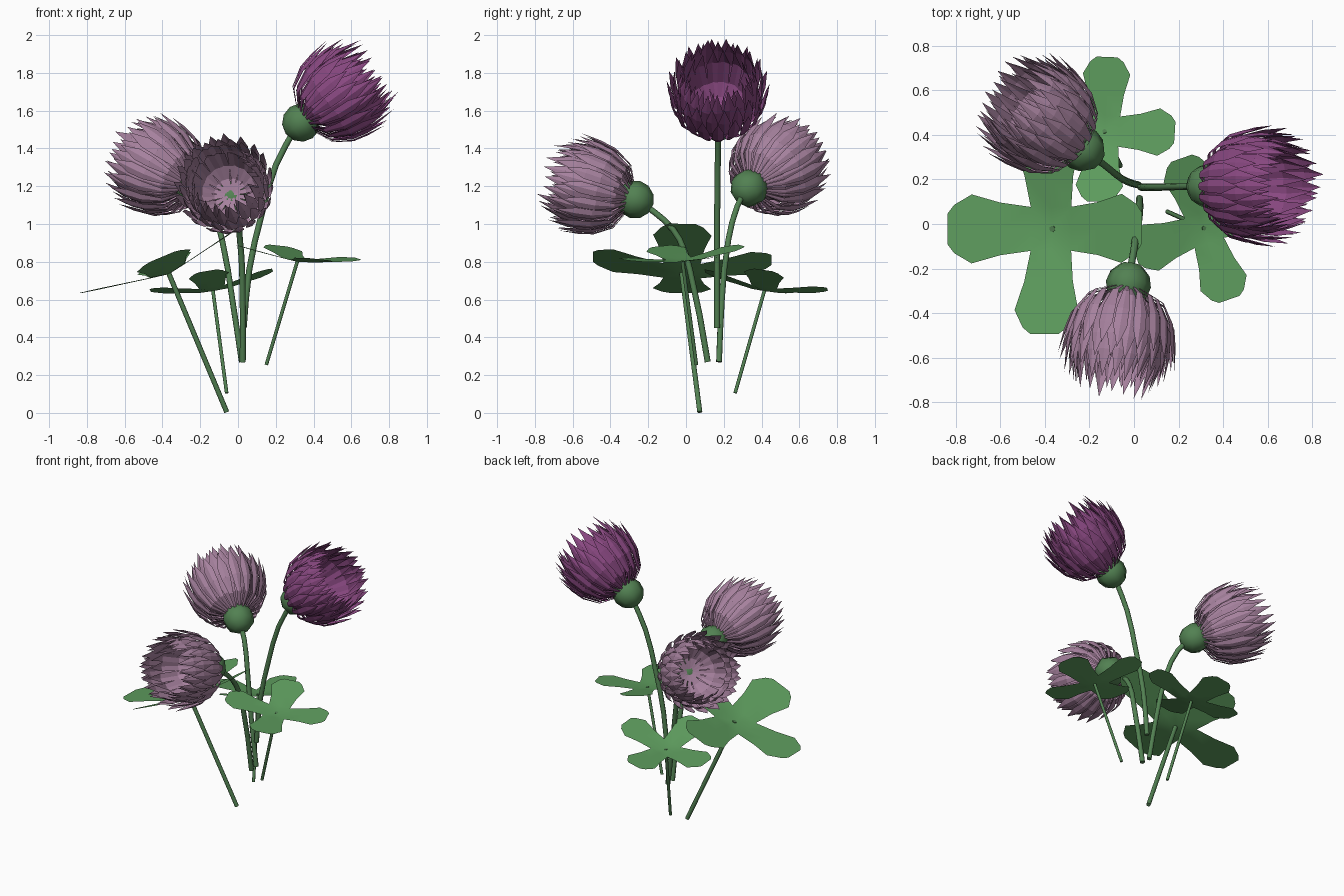
import bpy, bmesh, math, random
from mathutils import Vector, Matrix

if "Cube" in bpy.data.objects:
    bpy.data.objects.remove(bpy.data.objects["Cube"])

random.seed(4)


def material(name, rgb):
    m = bpy.data.materials.new(name)
    m.diffuse_color = (*rgb, 1)
    m.use_nodes = True
    m.node_tree.nodes["Principled BSDF"].inputs["Base Color"].default_value = m.diffuse_color
    return m


STEM = material("stem_green", (0.085, 0.22, 0.085))
LEAF = material("leaf_green", (0.11, 0.33, 0.11))
PURPLE = material("deep_purple", (0.25, 0.065, 0.22))
MAUVE = material("pale_mauve", (0.38, 0.22, 0.34))


def mesh_object(name, bm, mat, smooth=False):
    me = bpy.data.meshes.new(name)
    bm.to_mesh(me)
    bm.free()
    for p in me.polygons:
        p.use_smooth = smooth
    me.materials.append(mat)
    ob = bpy.data.objects.new(name, me)
    bpy.context.collection.objects.link(ob)
    return ob


def stem(name, points, radius):
    cu = bpy.data.curves.new(name, 'CURVE')
    cu.dimensions = '3D'
    cu.bevel_depth = radius
    cu.bevel_resolution = 2
    cu.resolution_u = 2
    cu.use_fill_caps = True
    sp = cu.splines.new('BEZIER')
    sp.bezier_points.add(len(points) - 1)
    for bp, co in zip(sp.bezier_points, points):
        bp.co = co
        bp.handle_left_type = bp.handle_right_type = 'AUTO'
    cu.materials.append(STEM)
    bpy.context.collection.objects.link(bpy.data.objects.new(name, cu))


# petal rings: (height along the flower axis, radius from it), base to tip
RINGS = [
    [(0.03, 0.085), (0.08, 0.185), (0.18, 0.245), (0.27, 0.265), (0.38, 0.278)],
    [(0.04, 0.08), (0.10, 0.175), (0.22, 0.235), (0.33, 0.245), (0.45, 0.238)],
    [(0.05, 0.07), (0.11, 0.16), (0.25, 0.215), (0.38, 0.212), (0.51, 0.18)],
    [(0.10, 0.02), (0.115, 0.09), (0.17, 0.15), (0.30, 0.19), (0.47, 0.15)],
]
HALF_WIDTH = [0.007, 0.015, 0.031, 0.033, 0.0]
PETALS = [20, 20, 20, 16]


def flower(name, centre, heading, elevation, scale, mat):
    h, e = math.radians(heading), math.radians(elevation)
    axis = Vector((math.cos(h) * math.cos(e), math.sin(h) * math.cos(e), math.sin(e)))
    place = Matrix.Translation(centre) @ axis.to_track_quat('Z', 'Y').to_matrix().to_4x4()
    # green bulb
    bm = bmesh.new()
    bmesh.ops.create_uvsphere(bm, u_segments=8, v_segments=6, radius=0.102)
    mesh_object(name + "_bulb", bm, STEM, True).matrix_world = place
    # creased, pointed petals in nested rings
    bm = bmesh.new()
    for k, (ring, count) in enumerate(zip(RINGS, PETALS)):
        for i in range(count):
            a = 2 * math.pi * (i + 0.5 * (k % 2)) / count + random.uniform(-0.03, 0.03)
            out = Vector((math.cos(a), math.sin(a), 0))
            side = Vector((-math.sin(a), math.cos(a), 0))
            stretch = random.uniform(0.94, 1.03)
            rows = []
            for (z, r), w in zip(ring, HALF_WIDTH):
                mid = out * r + Vector((0, 0, z * stretch))
                if w == 0:
                    rows.append([bm.verts.new(mid)])
                else:
                    fold = out * w * 0.2
                    rows.append([bm.verts.new(mid - side * w - fold),
                                 bm.verts.new(mid + fold * 0.5),
                                 bm.verts.new(mid + side * w - fold)])
            for lo, hi in zip(rows, rows[1:]):
                for j in range(2):
                    top = [hi[0]] if len(hi) == 1 else [hi[j + 1], hi[j]]
                    bm.faces.new([lo[j], lo[j + 1]] + top)
    bm.transform(Matrix.Scale(scale, 4))
    mesh_object(name + "_petals", bm, mat).matrix_world = place


# leaflet outline: distance from the hub, half width
OUTLINE = [(0.1, 0.1), (0.24, 0.12), (0.37, 0.157), (0.45, 0.11), (0.48, 0.07)]


def leaf(name, centre, turn, scale, slope_x, slope_y, cup):
    bm = bmesh.new()
    for k in range(4):
        a = math.radians(turn + 90 * k)
        d = Vector((math.cos(a), math.sin(a), 0))
        s = Vector((-d.y, d.x, 0))
        prev = [bm.verts.new((0, 0, 0))]
        for r, w in OUTLINE:
            lift = Vector((0, 0, cup * r))
            row = [bm.verts.new(d * r + s * w * t + lift) for t in (-1, 0, 1)]
            for j in range(2):
                base = prev if len(prev) == 1 else [prev[j], prev[j + 1]]
                bm.faces.new(base[:1] + [row[j], row[j + 1]] + base[1:])
            prev = row
    bmesh.ops.remove_doubles(bm, verts=bm.verts, dist=0.001)
    bmesh.ops.recalc_face_normals(bm, faces=bm.faces)
    normal = Vector((-slope_x, -slope_y, 1)).normalized()
    tilt = Vector((0, 0, 1)).rotation_difference(normal).to_matrix().to_4x4()
    bm.transform(Matrix.Translation(centre) @ tilt @ Matrix.Scale(scale, 4))
    mesh_object(name, bm, LEAF, True)


# flower heads
flower("tall_flower", (0.335, 0.17, 1.537), 0, 36, 0.98, PURPLE)
flower("back_flower", (-0.23, 0.335, 1.19), 143, 24, 0.97, MAUVE)
flower("front_flower", (-0.025, -0.27, 1.13), -99, 15, 0.95, MAUVE)

# flower stems
stem("tall_stem", [(0.03, 0.165, 0.45), (0.06, 0.165, 0.76), (0.125, 0.165, 1.05),
                   (0.2, 0.168, 1.31), (0.3, 0.17, 1.5)], 0.016)
stem("back_stem", [(0.02, 0.175, 0.27), (-0.03, 0.19, 0.6), (-0.085, 0.225, 0.92),
                   (-0.14, 0.27, 1.09), (-0.2, 0.31, 1.17)], 0.016)
stem("front_stem", [(0.025, 0.115, 0.27), (0.022, 0.02, 0.76), (0.01, -0.035, 0.92),
                    (0.0, -0.115, 1.02), (-0.02, -0.22, 1.1)], 0.016)

# leaves with their stalks
leaf("left_leaf", (-0.365, -0.022, 0.735), 0, 0.985, 0.42, -0.02, 0.19)
stem("left_leaf_stalk", [(-0.06, 0.073, 0.005), (-0.367, -0.022, 0.74)], 0.014)
leaf("back_leaf", (-0.132, 0.415, 0.645), -3, 0.685, 0.16, -0.16, 0.18)
stem("back_leaf_stalk", [(-0.06, 0.26, 0.105), (-0.133, 0.416, 0.65)], 0.01)
leaf("right_leaf", (0.314, -0.018, 0.80), 19, 0.7, -0.13, 0.07, 0.15)
stem("right_leaf_stalk", [(0.15, 0.055, 0.255), (0.315, -0.019, 0.805)], 0.01)
